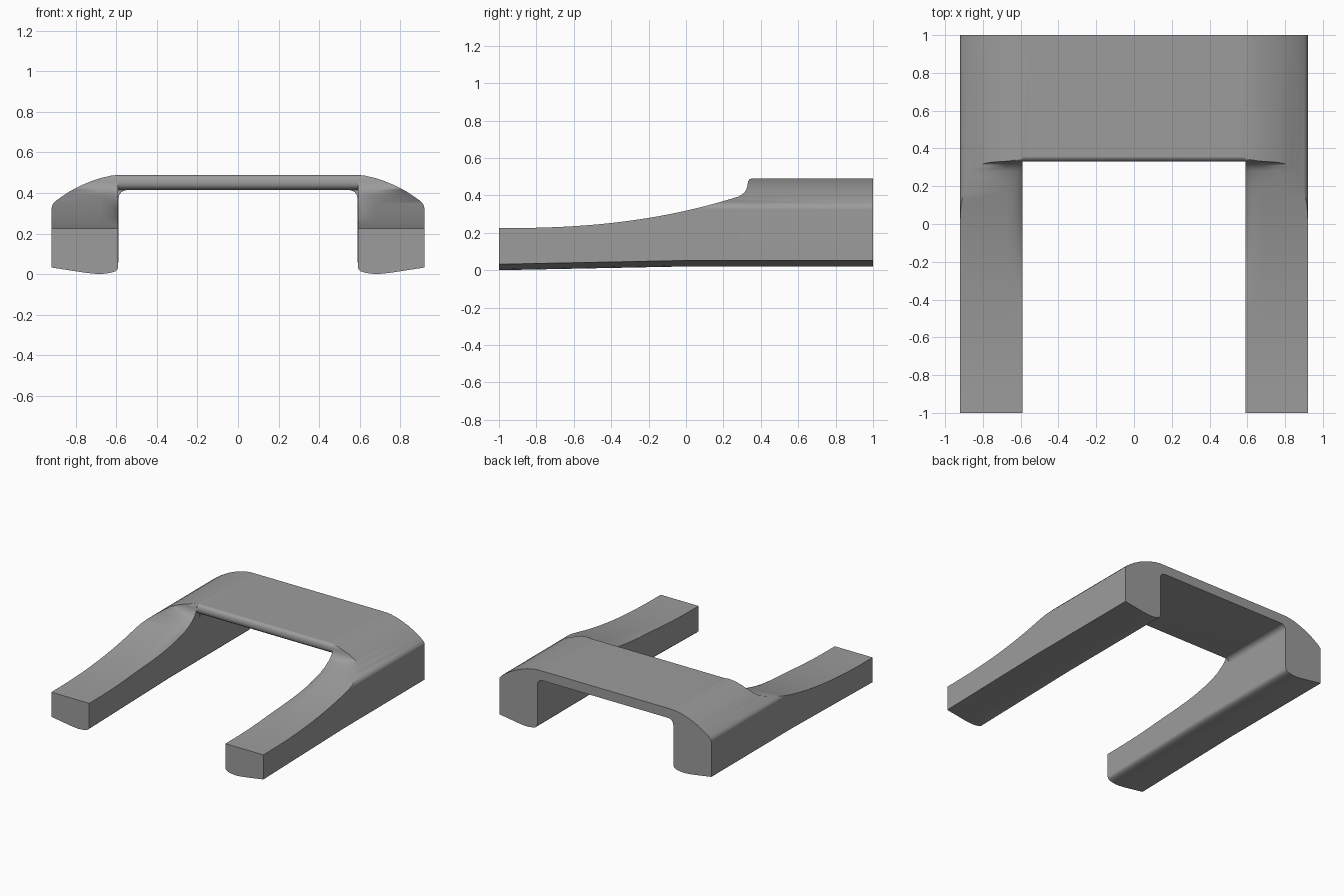
import bpy, bmesh

if "Cube" in bpy.data.objects:
    bpy.data.objects.remove(bpy.data.objects["Cube"])

def loft(name, sections):
    """Skin equal-length closed loops of points and cap both ends."""
    bm = bmesh.new()
    rings = [[bm.verts.new(p) for p in s] for s in sections]
    n = len(rings[0])
    for a, b in zip(rings, rings[1:]):
        for i in range(n):
            j = (i + 1) % n
            bm.faces.new((a[i], a[j], b[j], b[i]))
    bm.faces.new(rings[0])
    bm.faces.new(rings[-1])
    bmesh.ops.recalc_face_normals(bm, faces=bm.faces[:])
    me = bpy.data.meshes.new(name)
    bm.to_mesh(me)
    bm.free()
    ob = bpy.data.objects.new(name, me)
    bpy.context.collection.objects.link(ob)
    return ob

def smoothstep(a, b, v):
    t = min(1, max(0, (v - a) / (b - a)))
    return t * t * (3 - 2 * t)

# Right half of the arch cross-section: underside, inner wall, foot, outer wall, shoulder
half = [(.545, .415), (.562, .412), (.576, .404), (.586, .39), (.59, .37),
        (.59, .062), (.594, .045), (.605, .034), (.625, .027), (.655, .022), (.69, .02),
        (.75, .026), (.92, .052),
        (.92, .325), (.916, .342), (.902, .359), (.87, .382), (.83, .408),
        (.78, .435), (.73, .456), (.68, .473), (.63, .485), (.595, .489), (.55, .49)]
profile = half + [(-x, z) for x, z in reversed(half)]

# The feet drop slightly toward the front
def section(y):
    drop = .02 * max(0, -y)
    return [(x, y, z - drop if z < .1 else z) for x, z in profile]

body = loft("bridge_with_arms", [section(y) for y in (-1, 0, 1)])

# Opening between the arms, with a rounded front edge on the deck
nose = [(-1.2, -.2), (.365, -.2), (.365, .414), (.35, .418), (.338, .427), (.332, .438),
        (.33, .452), (.332, .468), (.338, .479), (.348, .487), (.365, .492),
        (.365, .7), (-1.2, .7)]
opening = loft("opening_cutter", [[(x, y, z) for y, z in nose] for x in (-.591, .591)])

# Swooping arm tops, softened along the inner edge close to the deck
swoop = [(-1.2, .225)]
for i in range(25):
    y = -1 + 1.28 * i / 24
    swoop.append((y, .225 + .175 * ((y + 1) / 1.3) ** 2.4))
swoop += [(.298, .405), (.312, .416), (.322, .431), (.328, .448), (.33, .464),
          (.333, .477), (.34, .486), (.352, .4905), (.37, .494), (.37, .7), (-1.2, .7)]

def swoop_at(x, dip):
    return [(x, y, z - dip * smoothstep(-.5, .1, y) * (1 - smoothstep(.18, .33, y)))
            for y, z in swoop]

edge = [(1.2, 0), (.68, 0), (.66, .002), (.64, .005), (.62, .012), (.605, .021), (.585, .038)]
edge += [(-x, d) for x, d in reversed(edge)]
arm_top = loft("arm_top_cutter", [swoop_at(x, d) for x, d in edge])

bpy.context.view_layer.objects.active = body
body.select_set(True)
for cutter in (arm_top, opening):
    cutter.hide_render = True
    mod = body.modifiers.new("cut", 'BOOLEAN')
    mod.operation = 'DIFFERENCE'
    mod.solver = 'EXACT'
    mod.object = cutter
    bpy.ops.object.modifier_apply(modifier=mod.name)
    bpy.data.objects.remove(cutter)

# Dark grey finish
grey = bpy.data.materials.new("dark_grey")
grey.diffuse_color = (.335, .335, .335, 1)
grey.use_nodes = True
grey.node_tree.nodes["Principled BSDF"].inputs["Base Color"].default_value = grey.diffuse_color
body.data.materials.clear()
body.data.materials.append(grey)
for face in body.data.polygons:
    face.material_index = 0

# Smooth shading with crisp end faces
bpy.ops.object.shade_smooth_by_angle(angle=.85)
wn = body.modifiers.new("weighted", 'WEIGHTED_NORMAL')
wn.keep_sharp = True
